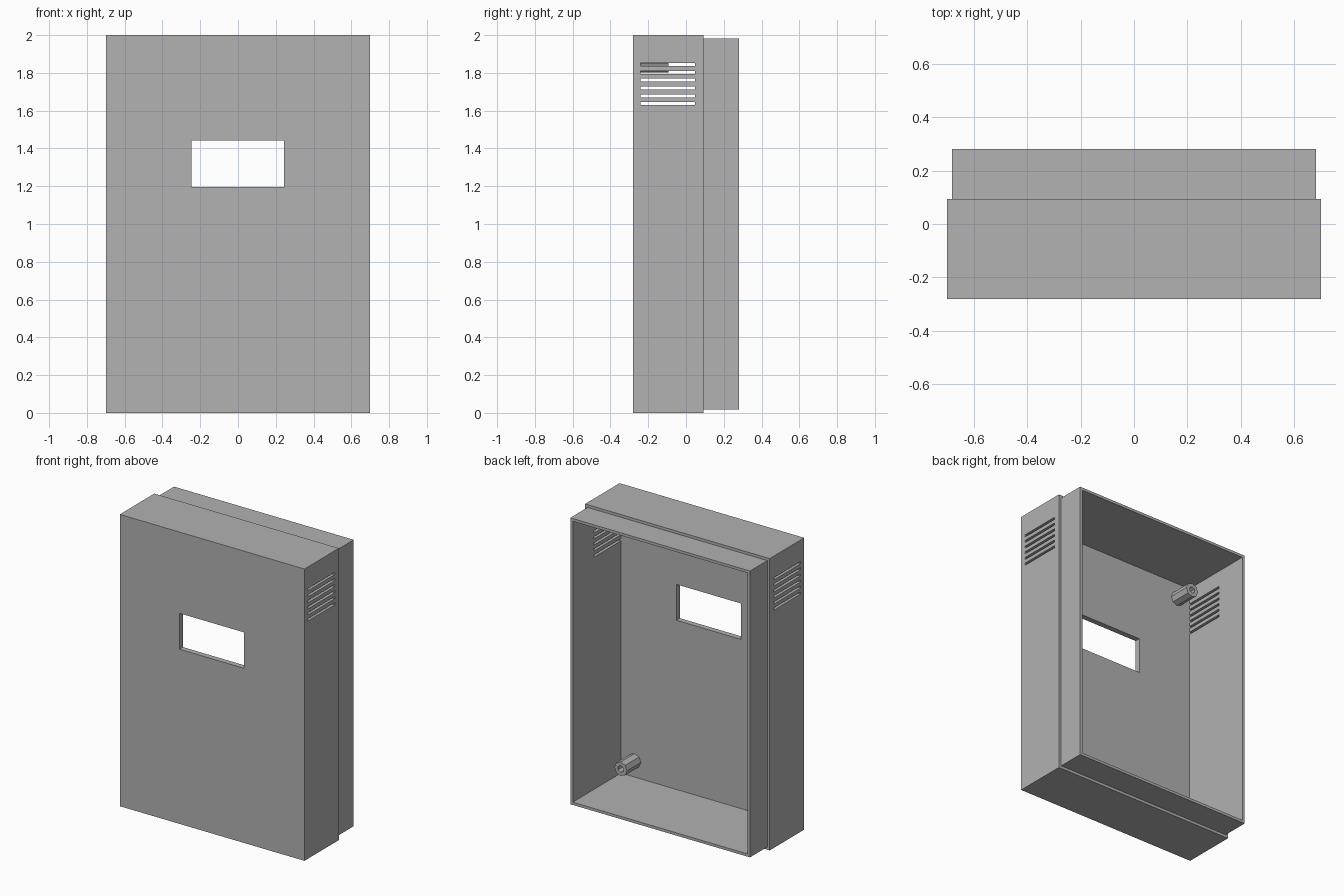
import bpy, bmesh, math
from mathutils import Matrix

old = bpy.data.objects.get("Cube")
if old:
    bpy.data.objects.remove(old, do_unlink=True)

# Single plain plastic colour
grey = bpy.data.materials.new("grey_plastic")
grey.use_nodes = True
colour = (0.445, 0.445, 0.445, 1)
grey.diffuse_color = colour
grey.node_tree.nodes["Principled BSDF"].inputs["Base Color"].default_value = colour

WALL = 0.0375
HALF_W, HEIGHT = 0.70, 2.0
FRONT, SHOULDER, BACK = -0.28, 0.093, 0.28
FLOOR = FRONT + WALL


def make_object(name, bm):
    bmesh.ops.recalc_face_normals(bm, faces=bm.faces)
    mesh = bpy.data.meshes.new(name)
    bm.to_mesh(mesh)
    bm.free()
    mesh.materials.append(grey)
    obj = bpy.data.objects.new(name, mesh)
    bpy.context.collection.objects.link(obj)
    return obj


def add_box(bm, x0, x1, y0, y1, z0, z1):
    mat = Matrix.Translation(((x0 + x1) / 2, (y0 + y1) / 2, (z0 + z1) / 2))
    mat = mat @ Matrix.Diagonal((x1 - x0, y1 - y0, z1 - z0, 1))
    bmesh.ops.create_cube(bm, size=1, matrix=mat)


def add_rod(bm, x, z, y0, y1, radius, sides):
    mat = Matrix.Translation((x, (y0 + y1) / 2, z)) @ Matrix.Rotation(math.pi / 2, 4, 'X')
    bmesh.ops.create_cone(bm, cap_ends=True, segments=sides, radius1=radius,
                          radius2=radius, depth=y1 - y0, matrix=mat)


def cut(obj, cutter):
    # Subtract the cutter, bake the result and discard the cutter
    mod = obj.modifiers.new("cut", 'BOOLEAN')
    mod.operation, mod.solver, mod.object = 'DIFFERENCE', 'EXACT', cutter
    graph = bpy.context.evaluated_depsgraph_get()
    baked = bpy.data.meshes.new_from_object(obj.evaluated_get(graph))
    obj.modifiers.clear()
    obj.data = baked
    bpy.data.objects.remove(cutter, do_unlink=True)


# Hollow case: rectangular rings (inset, depth) running over the lip and inside
bm = bmesh.new()
rings = []
for inset, y in [(0, FRONT), (0, SHOULDER), (WALL / 2, SHOULDER),
                 (WALL / 2, BACK), (WALL, BACK), (WALL, FLOOR)]:
    w, low, high = HALF_W - inset, inset, HEIGHT - inset
    rings.append([bm.verts.new((x, y, z)) for x, z in
                  ((-w, low), (w, low), (w, high), (-w, high))])
for a, b in zip(rings, rings[1:]):
    for i in range(4):
        j = (i + 1) % 4
        bm.faces.new((a[i], a[j], b[j], b[i]))
bm.faces.new(rings[0])
bm.faces.new(rings[-1])
case = make_object("case_shell", bm)

# Display window and the six vent slots passing through both side walls
bm = bmesh.new()
add_box(bm, -0.247, 0.243, FRONT - 0.1, FLOOR + 0.1, 1.197, 1.443)
for i in range(6):
    z = 1.637 + i * 0.0415
    add_box(bm, -1, 1, -0.24, 0.048, z - 0.008, z + 0.008)
cut(case, make_object("openings_cutter", bm))

# Four hollow screw posts in the corners
for side, x in (("right", -0.56), ("left", 0.56)):
    for level, z in (("lower", 0.15), ("upper", HEIGHT - 0.15)):
        bm = bmesh.new()
        add_rod(bm, x, z, FLOOR - 0.005, -0.093, 0.048, 8)
        post = make_object(f"{level}_{side}_screw_post", bm)
        bm = bmesh.new()
        add_rod(bm, x, z, FLOOR, 0, 0.023, 6)
        cut(post, make_object("screw_hole_cutter", bm))
